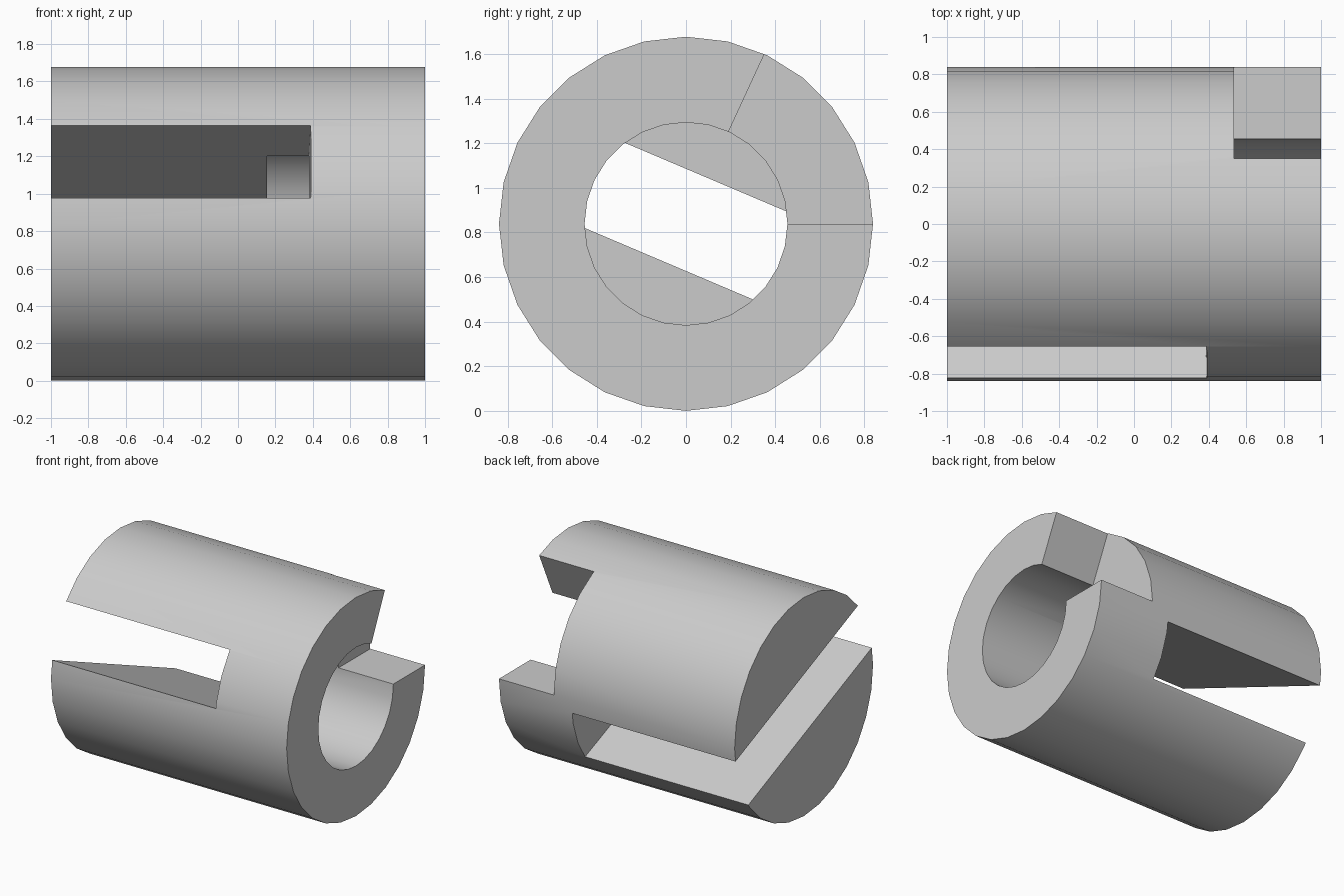
import bpy, bmesh, math
from mathutils import Vector

cube = bpy.data.objects.get("Cube")
if cube:
    bpy.data.objects.remove(cube, do_unlink=True)

R, BORE = 0.839, 0.455
CENTRE = Vector((0, 0, R))

grey = bpy.data.materials.new("plain grey")
grey.use_nodes = True
colour = (0.6, 0.6, 0.6, 1)
grey.diffuse_color = colour
grey.node_tree.nodes["Principled BSDF"].inputs["Base Color"].default_value = colour


def prism(name, points, sweep):
    """Solid made by sweeping a polygon given relative to the sleeve axis."""
    bm = bmesh.new()
    face = bm.faces.new([bm.verts.new(Vector(p) + CENTRE) for p in points])
    moved = bmesh.ops.extrude_face_region(bm, geom=[face])["geom"]
    verts = [g for g in moved if isinstance(g, bmesh.types.BMVert)]
    bmesh.ops.translate(bm, verts=verts, vec=Vector(sweep))
    bmesh.ops.recalc_face_normals(bm, faces=bm.faces)
    mesh = bpy.data.meshes.new(name)
    bm.to_mesh(mesh)
    bm.free()
    mesh.materials.append(grey)
    obj = bpy.data.objects.new(name, mesh)
    bpy.context.collection.objects.link(obj)
    return obj


def rod(name, radius, sides, x0, x1):
    ring = [(x0, radius * math.sin(math.tau * i / sides),
             radius * math.cos(math.tau * i / sides)) for i in range(sides)]
    return prism(name, ring, (x1 - x0, 0, 0))


# Sleeve body
body = rod("slotted_sleeve", R, 28, -1, 1)

# Blind bore from the left end
bore = rod("bore_cutter", BORE, 28, 0.155, 1.2)

# Wedge notch at the back of the bored end
a = math.radians(65.2)
notch = prism("notch_cutter",
              [(0.535, 0, 0), (0.535, 2, 0), (0.535, 2, 2),
               (0.535, 2 * math.cos(a), 2 * math.sin(a))], (1, 0, 0))

# Tilted slot right through the other end
t = math.radians(23)
along = Vector((0, math.cos(t), -math.sin(t)))
across = Vector((0, math.sin(t), math.cos(t)))
plan = [(-1.2, -1), (0.393, -1), (0.38, -0.4), (0.38, 0.4), (0.388, 1), (-1.2, 1)]
slot = prism("slot_cutter",
             [Vector((x, 0, 0)) + along * d - across * 0.195 for x, d in plan],
             across * 0.422)

# Cut, then drop the cutters
bpy.context.view_layer.objects.active = body
for cutter in (bore, slot, notch):
    cutter.hide_render = True
    mod = body.modifiers.new(cutter.name, "BOOLEAN")
    mod.operation = "DIFFERENCE"
    mod.solver = "EXACT"
    mod.object = cutter
    bpy.ops.object.modifier_apply(modifier=mod.name)
    bpy.data.objects.remove(cutter, do_unlink=True)

bpy.ops.object.select_all(action="DESELECT")
body.select_set(True)
bpy.ops.object.shade_smooth_by_angle(angle=math.radians(30))
